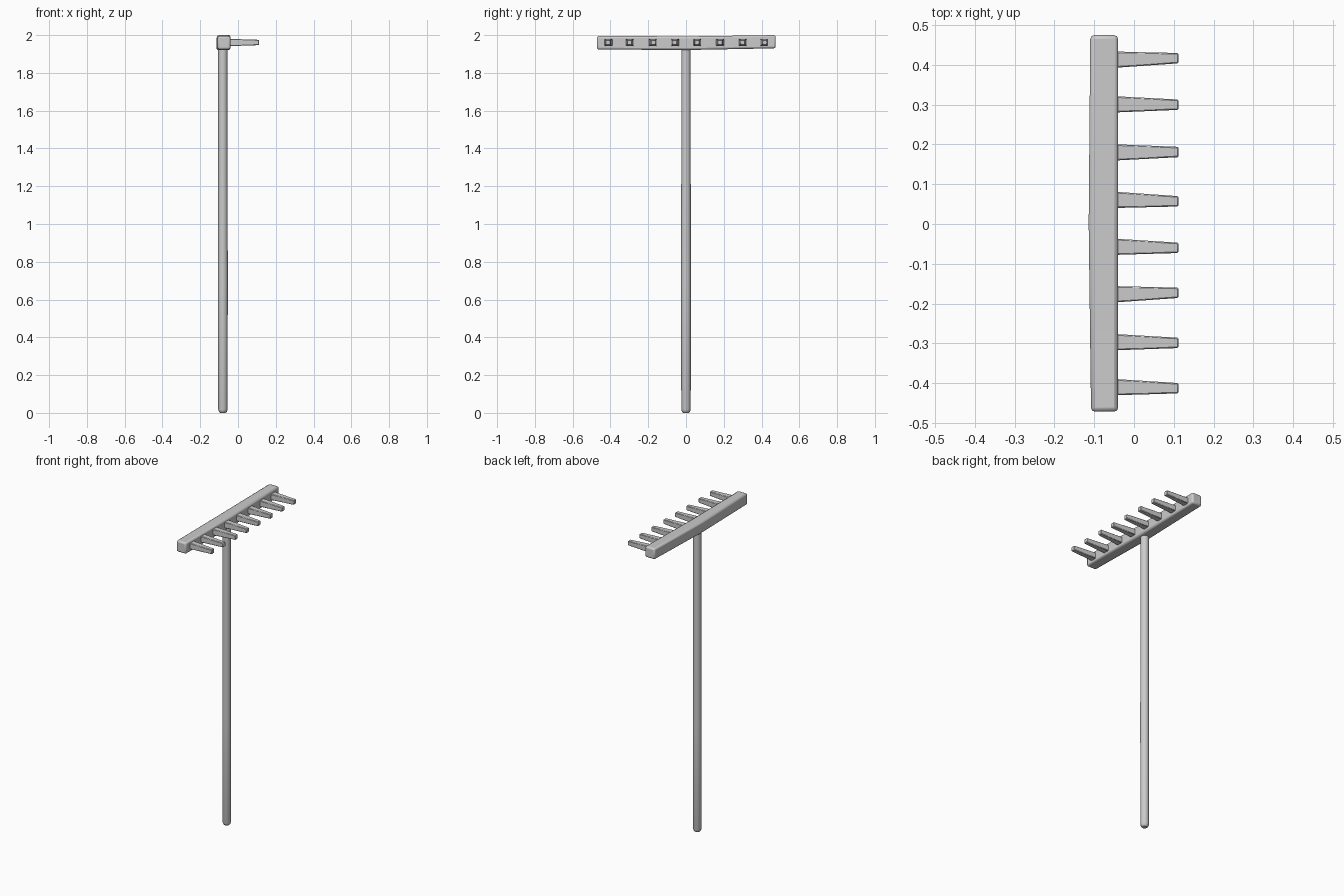
import bpy, bmesh, math
from mathutils import Matrix

if "Cube" in bpy.data.objects:
    bpy.data.objects.remove(bpy.data.objects["Cube"])


def finish(name, bm, bevel=0.0, segments=2):
    bmesh.ops.recalc_face_normals(bm, faces=bm.faces)
    mesh = bpy.data.meshes.new(name)
    bm.to_mesh(mesh)
    bm.free()
    obj = bpy.data.objects.new(name, mesh)
    bpy.context.collection.objects.link(obj)
    if bevel:
        mod = obj.modifiers.new("Bevel", "BEVEL")
        mod.width = bevel
        mod.segments = segments
        mod.limit_method = 'ANGLE'
        mod.angle_limit = math.radians(50)
    bpy.ops.object.select_all(action='DESELECT')
    bpy.context.view_layer.objects.active = obj
    obj.select_set(True)
    bpy.ops.object.shade_smooth_by_angle(angle=math.radians(40))
    return obj


def loft(rings):
    """Closed solid through rings of points with equal counts."""
    bm = bmesh.new()
    loops = [[bm.verts.new(p) for p in ring] for ring in rings]
    n = len(loops[0])
    for a, b in zip(loops, loops[1:]):
        for i in range(n):
            j = (i + 1) % n
            bm.faces.new((a[i], a[j], b[j], b[i]))
    bm.faces.new(loops[0])
    bm.faces.new(loops[-1])
    return bm


# Handle: slim round pole with a rounded foot, running into the head
AXIS_X = -0.08
SIDES = 12
profile = [(0.0, 0.014), (0.006, 0.021), (0.018, 0.025), (0.7, 0.026),
           (1.3, 0.025), (1.95, 0.025)]
finish("handle", loft([
    [(AXIS_X + r * math.cos(math.tau * i / SIDES),
      r * math.sin(math.tau * i / SIDES), z) for i in range(SIDES)]
    for z, r in profile]))

# Head bar: hand-cut beam, very slightly thicker in the middle
sections = [(-0.472, -0.108, 1.924, 1.996), (0.0, -0.114, 1.921, 1.993),
            (0.475, -0.110, 1.930, 2.0)]
finish("head_bar", loft([
    [(x, y, z0), (-0.04, y, z0), (-0.04, y, z1), (x, y, z1)]
    for y, x, z0, z1 in sections]), bevel=0.01)

# Teeth: tapered square pegs; each has a base and a tip position along y
teeth = [(0.413, 0.417), (0.301, 0.300), (0.180, 0.181), (0.061, 0.057),
         (-0.057, -0.060), (-0.177, -0.173), (-0.297, -0.299), (-0.410, -0.413)]
for i, (y_base, y_tip) in enumerate(teeth):
    rings = []
    for x, y, w, h in ((-0.06, y_base, 0.021, 0.020), (0.112, y_tip, 0.013, 0.014)):
        rings.append([(x, y - w, 1.961 - h), (x, y + w, 1.961 - h),
                      (x, y + w, 1.961 + h), (x, y - w, 1.961 + h)])
    finish(f"tooth_{i + 1}", loft(rings), bevel=0.003, segments=1)
